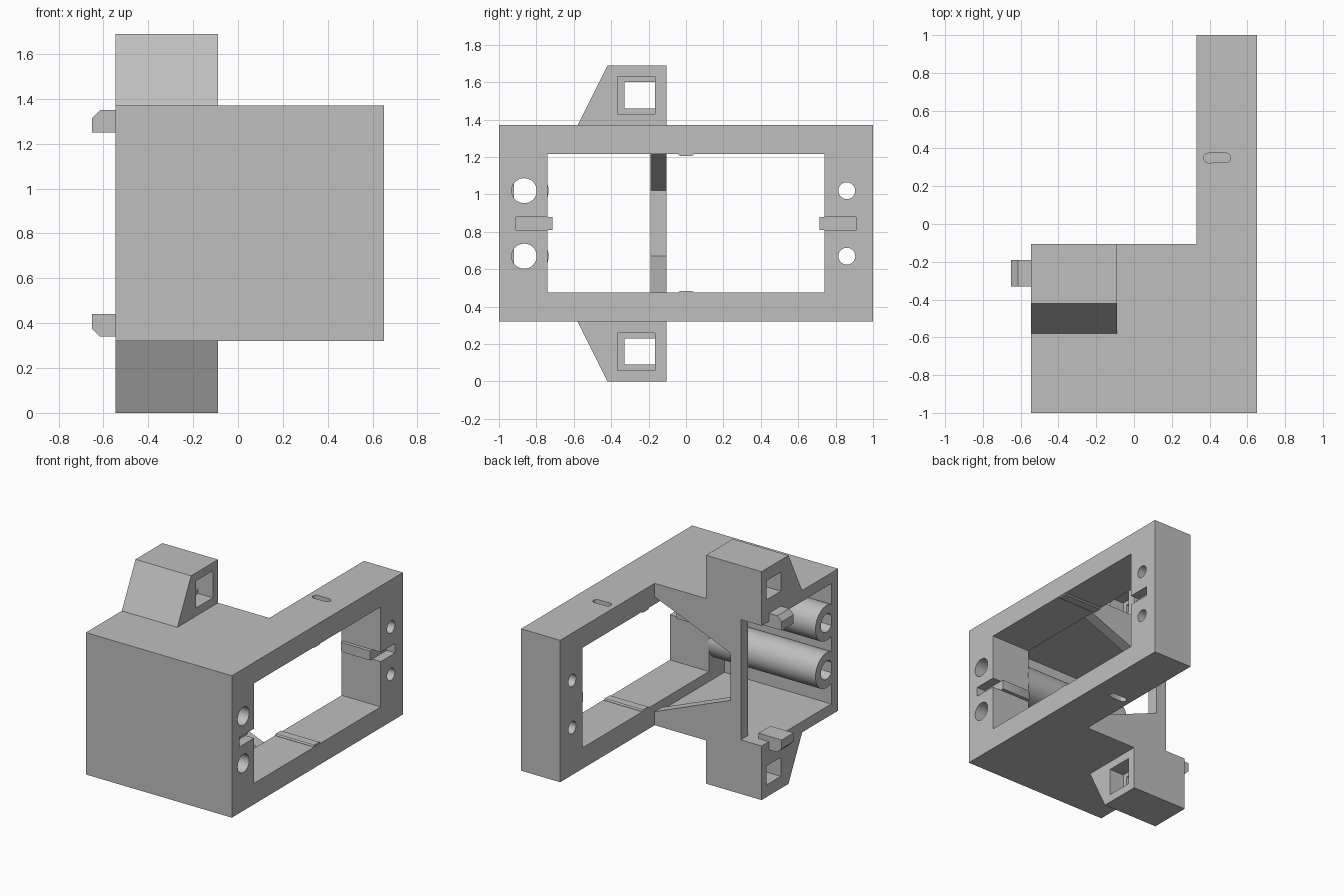
import bpy, bmesh, math
from mathutils import Vector

if "Cube" in bpy.data.objects:
    bpy.data.objects.remove(bpy.data.objects["Cube"], do_unlink=True)

grey = bpy.data.materials.new("plain_grey")
grey.use_nodes = True
grey.diffuse_color = (0.52, 0.52, 0.52, 1)
grey.node_tree.nodes["Principled BSDF"].inputs["Base Color"].default_value = (0.52, 0.52, 0.52, 1)

MID = 0.845  # height of the symmetry plane


def prism(name, points, axis, a, b):
    """Extrude a 2D outline along an axis; the points use the other two axes in order."""
    bm = bmesh.new()

    def place(p, t):
        c = list(p)
        c.insert("xyz".index(axis), t)
        return Vector(c)

    face = bm.faces.new([bm.verts.new(place(p, a)) for p in points])
    out = bmesh.ops.extrude_face_region(bm, geom=[face])
    move = place((0, 0), b - a)
    bmesh.ops.translate(bm, vec=move, verts=[v for v in out["geom"] if isinstance(v, bmesh.types.BMVert)])
    bmesh.ops.recalc_face_normals(bm, faces=bm.faces)
    mesh = bpy.data.meshes.new(name)
    bm.to_mesh(mesh)
    bm.free()
    mesh.materials.append(grey)
    ob = bpy.data.objects.new(name, mesh)
    bpy.context.collection.objects.link(ob)
    return ob


def box(name, x, y, z):
    return prism(name, [(x[0], y[0]), (x[1], y[0]), (x[1], y[1]), (x[0], y[1])], "z", *z)


def circle(u, v, r, n=40):
    return [(u + r * math.cos(math.tau * i / n), v + r * math.sin(math.tau * i / n)) for i in range(n)]


def cut(ob, cutters):
    """Subtract the cutters, bake the result and remove them."""
    for c in cutters:
        m = ob.modifiers.new("cut", "BOOLEAN")
        m.operation, m.solver, m.object = "DIFFERENCE", "EXACT", c
    graph = bpy.context.evaluated_depsgraph_get()
    mesh = bpy.data.meshes.new_from_object(ob.evaluated_get(graph))
    ob.modifiers.clear()
    ob.data = mesh
    for c in cutters:
        bpy.data.objects.remove(c, do_unlink=True)


def flip(points):
    """Mirror an outline whose second coordinate is height."""
    return [(u, 2 * MID - z) for u, z in points]


def flip_range(z):
    return (2 * MID - z[1], 2 * MID - z[0])


# L-shaped housing with a long frame along +x
housing = prism("housing", [(-0.545, -1), (0.65, -1), (0.65, 1), (0.33, 1), (0.33, -0.105), (-0.545, -0.105)],
                "z", 0.32, 1.37)
cutters = [
    box("cavity", (-0.7, 0.33), (-0.92, -0.19), (0.40, 1.29)),
    box("corner_gap", (-0.7, -0.375), (-0.3, 0), (0.40, 1.29)),
    box("frame_opening", (0.2, 0.8), (-0.74, 0.74), (0.475, 1.215)),
    prism("back_opening", [(0.33, 0.42), (0.33, 1.27), (-0.29, 1.02), (-0.29, 0.67)], "y", -0.25, 0),
]
# Screw holes, latch slots and cable slots
for z in (0.67, 1.02):
    cutters.append(prism("bore", circle(-0.865, z, 0.067), "x", 0.2, 0.8))
    cutters.append(prism("screw_hole", circle(0.86, z, 0.045), "x", 0.2, 0.8))
for s in (-1, 1):
    cutters.append(box("latch_slot", (0.58, 0.8), sorted((s * 0.7, s * 0.91)), (0.81, 0.88)))
slot = []
for i in range(18):
    t = math.tau * (i + 0.5) / 18
    slot.append((0.44 + math.copysign(0.045, math.cos(t)) + 0.026 * math.cos(t), 0.35 + 0.026 * math.sin(t)))
cutters.append(prism("top_slot", slot, "z", 1.32, 1.5))
cutters.append(prism("bottom_slot", slot, "z", 0.2, 0.37))
cut(housing, cutters)
parts = [housing]

# Screw tubes
for label, z in (("lower", 0.67), ("upper", 1.02)):
    tube = prism(label + "_screw_tube", circle(-0.865, z, 0.13), "x", -0.545, 0.335)
    cut(tube, [prism("bore", circle(-0.865, z, 0.067), "x", -0.7, 0.5)])
    parts.append(tube)

# Latch bars at both ends of the opening
for label, s in (("front", -1), ("back", 1)):
    outline = [(0.335, s * 0.76), (0.335, s * 0.725), (0.36, s * 0.715), (0.58, s * 0.715), (0.58, s * 0.76)]
    parts.append(prism(label + "_latch_bar", outline, "z", 0.81, 0.88))

# Towers, clips and ridges, mirrored top to bottom
tower = [(-0.58, 1.37), (-0.42, 1.69), (-0.105, 1.69), (-0.105, 1.37)]
clip = [(-0.46, 1.25), (-0.65, 1.25), (-0.65, 1.315), (-0.615, 1.35), (-0.46, 1.35)]
ridge = [(-0.04, 1.22), (-0.04, 1.212), (-0.03, 1.205), (0.03, 1.205), (0.04, 1.212), (0.04, 1.22)]
for label, f, fr in (("upper", list, tuple), ("lower", flip, flip_range)):
    block = prism(label + "_tower", f(tower), "x", -0.545, -0.09)
    cut(block, [
        box("through_hole", (-0.8, 0.2), (-0.33, -0.165), fr((1.46, 1.60))),
        box("recess", (-0.21, 0.2), (-0.365, -0.165), fr((1.43, 1.63))),
    ])
    parts.append(block)
    parts.append(prism(label + "_clip", f(clip), "y", -0.33, -0.19))
    parts.append(prism(label + "_ridge", f(ridge), "x", 0.33, 0.645))

# Smooth the round parts, keep edges sharp
bpy.ops.object.select_all(action="DESELECT")
for ob in parts:
    ob.select_set(True)
bpy.context.view_layer.objects.active = housing
bpy.ops.object.shade_smooth_by_angle(angle=math.radians(30))
